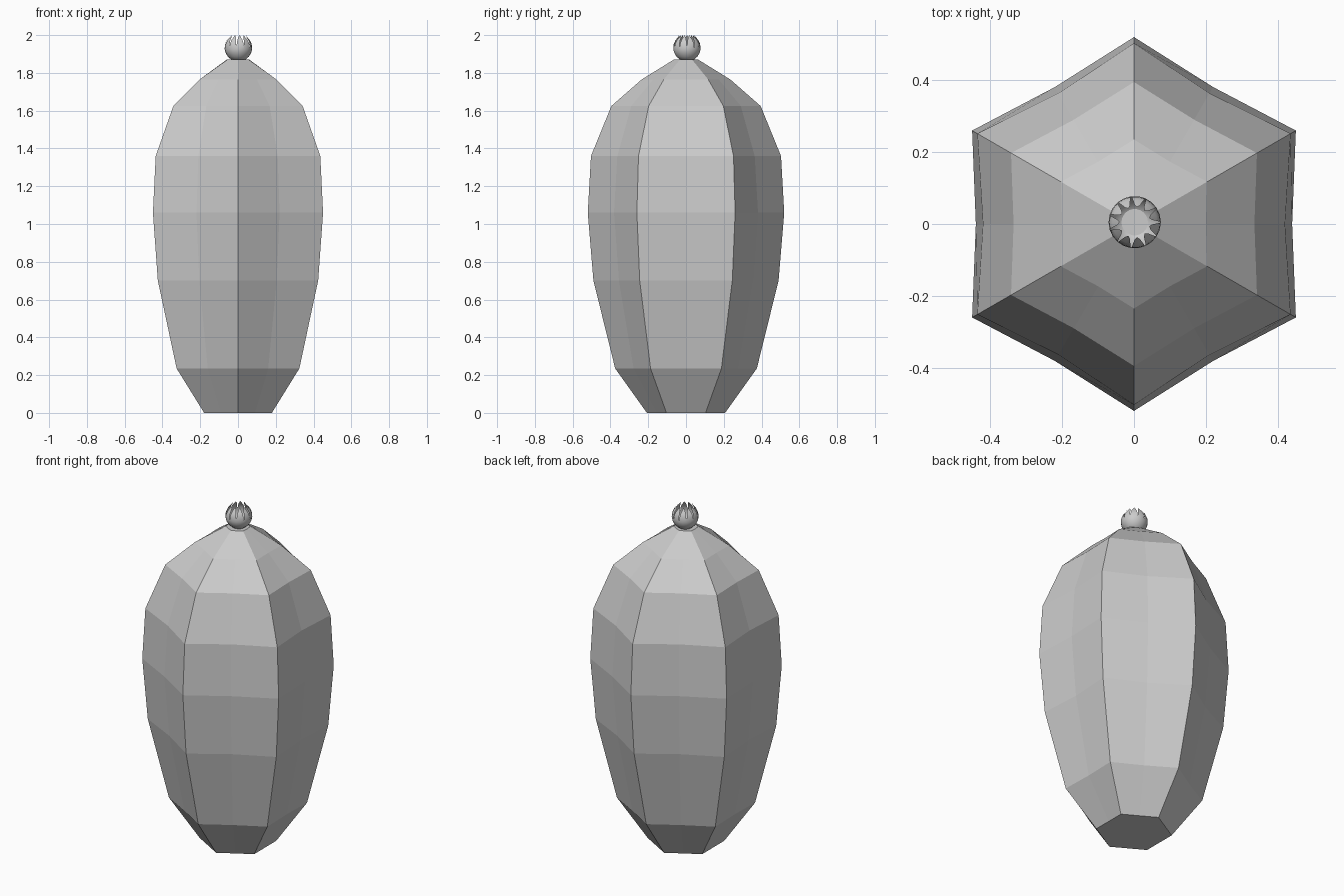
import bpy, bmesh
from math import sin, cos, pi, radians

if "Cube" in bpy.data.objects:
    bpy.data.objects.remove(bpy.data.objects["Cube"])


def make_object(name, bm):
    bmesh.ops.recalc_face_normals(bm, faces=bm.faces)
    mesh = bpy.data.meshes.new(name)
    bm.to_mesh(mesh)
    bm.free()
    obj = bpy.data.objects.new(name, mesh)
    bpy.context.collection.objects.link(obj)
    return obj


def bridge(bm, a, b):
    n = len(a)
    for i in range(n):
        j = (i + 1) % n
        bm.faces.new((a[i], a[j], b[j], b[i]))


# Ribbed cactus body: height, ridge radius, valley radius
profile = [(0, 0.207, 0.179), (0.235, 0.375, 0.32), (0.70, 0.49, 0.41),
           (1.06, 0.52, 0.44), (1.36, 0.503, 0.42), (1.625, 0.395, 0.335),
           (1.765, 0.235, 0.20), (1.87, 0.065, 0.06)]
bm = bmesh.new()
rings = []
for z, ridge, valley in profile:
    ring = []
    for i in range(12):
        r = ridge if i % 2 else valley
        ring.append(bm.verts.new((r * cos(i * pi / 6), r * sin(i * pi / 6), z)))
    rings.append(ring)
for a, b in zip(rings, rings[1:]):
    bridge(bm, a, b)
bm.faces.new(rings[0])
bm.faces.new(rings[-1])
make_object("cactus_body", bm)

# Flower: round cup with pointed petals curling inward
PETALS, R, CX, CY, CZ = 11, 0.073, 0.002, 0.005, 1.933
bm = bmesh.new()


def cup_point(angle, lat):
    r = R * cos(lat)
    return bm.verts.new((CX + r * cos(angle), CY + r * sin(angle), CZ + R * sin(lat)))


step = 2 * pi / PETALS
cup = []
for lat in (-80, -60, -40, -20, -5):
    cup.append([cup_point(i * step / 2, radians(lat)) for i in range(2 * PETALS)])
for a, b in zip(cup, cup[1:]):
    bridge(bm, a, b)
bm.faces.new(cup[0])

rim = cup[-1]
for p in range(PETALS):
    mid = (2 * p + 1) * step / 2
    row = [rim[2 * p], rim[2 * p + 1], rim[(2 * p + 2) % (2 * PETALS)]]
    for lat, width in ((15, 0.93), (32, 0.8), (48, 0.55)):
        new = [cup_point(mid + k * width * step / 2, radians(lat)) for k in (-1, 0, 1)]
        for k in (0, 1):
            bm.faces.new((row[k], row[k + 1], new[k + 1], new[k]))
        row = new
    tip = bm.verts.new((CX + 0.042 * cos(mid), CY + 0.042 * sin(mid), 2.0))
    for k in (0, 1):
        bm.faces.new((row[k], row[k + 1], tip))
flower = make_object("flower", bm)
for poly in flower.data.polygons:
    poly.use_smooth = True
